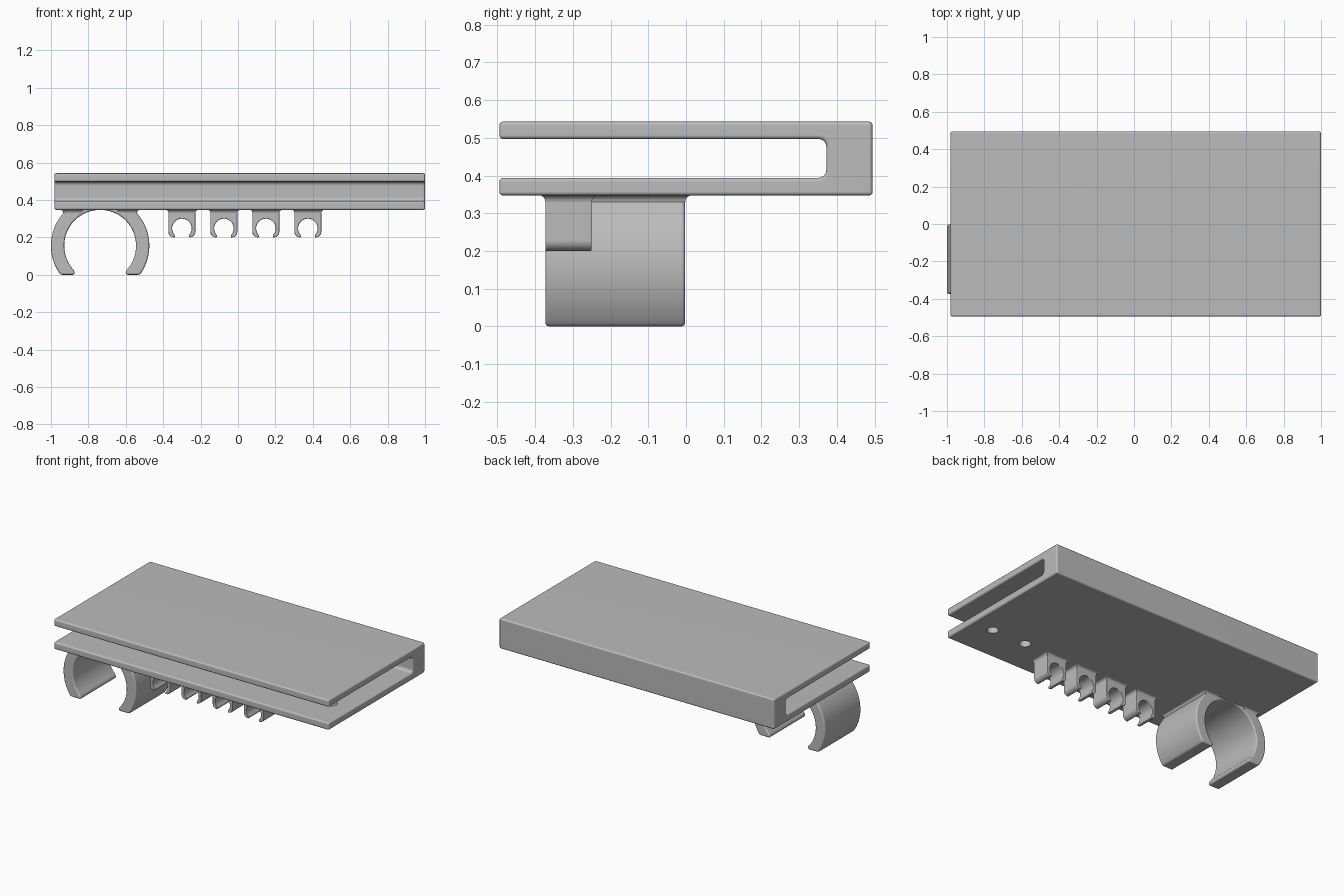
import bpy, bmesh
from math import sin, cos, pi, radians, sqrt, asin
from mathutils import Vector

cube = bpy.data.objects.get("Cube")
if cube:
    bpy.data.objects.remove(cube, do_unlink=True)

grey = bpy.data.materials.new("matte grey")
grey.use_nodes = True
grey.diffuse_color = (0.5, 0.5, 0.5, 1)
grey.node_tree.nodes["Principled BSDF"].inputs["Base Color"].default_value = (0.5, 0.5, 0.5, 1)

UNDER = 0.347      # underside of the shelf
FRONT = -0.373     # front end of all clips


def add_object(name, bm):
    bmesh.ops.recalc_face_normals(bm, faces=bm.faces)
    mesh = bpy.data.meshes.new(name)
    bm.to_mesh(mesh)
    bm.free()
    mesh.materials.append(grey)
    obj = bpy.data.objects.new(name, mesh)
    bpy.context.collection.objects.link(obj)
    return obj


def extrude(name, points, step):
    """Solid made by sweeping a closed 3D outline along a vector."""
    bm = bmesh.new()
    face = bm.faces.new([bm.verts.new(p) for p in points])
    grown = bmesh.ops.extrude_face_region(bm, geom=[face], use_keep_orig=True)
    moved = [g for g in grown["geom"] if isinstance(g, bmesh.types.BMVert)]
    bmesh.ops.translate(bm, verts=moved, vec=step)
    return add_object(name, bm)


def arc(cx, cz, r, start, end, steps):
    angles = [start + (end - start) * i / steps for i in range(steps + 1)]
    return [(cx + r * cos(a), cz + r * sin(a)) for a in angles]


def finish(obj, width, cutters=()):
    """Round the edges, cut holes, bake and smooth."""
    bevel = obj.modifiers.new("rounded edges", 'BEVEL')
    bevel.width, bevel.segments = width, 3
    bevel.limit_method, bevel.angle_limit = 'ANGLE', radians(30)
    for cutter in cutters:
        cut = obj.modifiers.new("hole", 'BOOLEAN')
        cut.operation, cut.object, cut.solver = 'DIFFERENCE', cutter, 'EXACT'
    bpy.ops.object.select_all(action='DESELECT')
    obj.select_set(True)
    bpy.context.view_layer.objects.active = obj
    bpy.ops.object.convert(target='MESH')
    bpy.ops.object.shade_smooth_by_angle(angle=radians(35))
    obj.modifiers.new("even shading", 'WEIGHTED_NORMAL').keep_sharp = True


def fillet_pad(name, x0, x1, y0, y1, radius=0.018):
    """Flared foot that blends a clip into the shelf."""
    bm = bmesh.new()
    rings = []
    for i in range(5):
        a = i / 4 * pi / 2
        out = radius * (1 - cos(a))
        z = UNDER + 0.001 - radius * (1 - sin(a))
        rings.append([bm.verts.new((x, y, z)) for x, y in
                      ((x0 - out, y0 - out), (x1 + out, y0 - out),
                       (x1 + out, y1 + out), (x0 - out, y1 + out))])
    for low, high in zip(rings, rings[1:]):
        for i in range(4):
            j = (i + 1) % 4
            bm.faces.new((low[i], low[j], high[j], high[i]))
    bm.faces.new(rings[0])
    bm.faces.new(rings[-1])
    obj = add_object(name, bm)
    for p in obj.data.polygons:
        p.use_smooth = abs(p.normal.z) < 0.99
    bpy.context.view_layer.objects.active = obj
    obj.select_set(True)
    bpy.ops.object.shade_smooth_by_angle(angle=radians(35))


# Shelf: two plates joined along the back
slot = (arc(0.352, 0.414, 0.02, -pi / 2, 0, 4)
        + arc(0.352, 0.477, 0.02, 0, pi / 2, 4))
outline = ([(-0.495, 0.394)] + slot
           + [(-0.495, 0.497), (-0.495, 0.543), (0.495, 0.543),
              (0.495, UNDER), (-0.495, UNDER)])
shelf = extrude("shelf", [(-0.981, y, z) for y, z in outline], (1.981, 0, 0))

# Screw holes through the lower plate
cutters = []
for x in (0.61, 0.855):
    bm = bmesh.new()
    bmesh.ops.create_cone(bm, cap_ends=True, segments=32, radius1=0.034,
                          radius2=0.034, depth=0.1)
    bmesh.ops.translate(bm, verts=bm.verts, vec=(x, -0.257, 0.37))
    cutter = add_object("hole_cutter", bm)
    cutter.hide_render = True
    cutters.append(cutter)
finish(shelf, 0.01, cutters)
for cutter in cutters:
    bpy.data.objects.remove(cutter, do_unlink=True)

# Large open ring clip
cx, cz, outer, inner = -0.737, 0.155, 0.263, 0.192
top = asin((UNDER + 0.01 - cz) / outer)
foot = asin(-cz / outer)
tip = asin((0.02 - cz) / inner)
profile = (arc(cx, cz, outer, foot, top, 20)
           + arc(cx, cz, outer, pi - top, pi - foot, 20)
           + [(cx - inner * cos(tip), 0)]
           + arc(cx, cz, inner, pi - tip, tip, 48)
           + [(cx + inner * cos(tip), 0)])
large_clip = extrude("large_clip", [(x, FRONT, z) for x, z in profile], (0, 0.371, 0))
finish(large_clip, 0.011)
for side, name in ((-1, "right"), (1, "left")):
    ends = sorted((cx + side * 0.1, cx + side * 0.197))
    fillet_pad("large_clip_foot_" + name, *ends, FRONT, FRONT + 0.371)

# Row of four small clips
half, bore, bore_z, low = 0.072, 0.052, 0.248, 0.2
for i in range(4):
    cx = -0.3 + 0.2245 * i
    mouth = asin((0.212 - bore_z) / bore)
    gap = bore * cos(mouth)
    # lower outer corners curve inwards around the bore
    curve = 0.028
    profile = (arc(cx + half - curve, low + curve, curve, -pi / 2, 0, 4)
               + [(cx + half, UNDER + 0.01), (cx - half, UNDER + 0.01)]
               + arc(cx - half + curve, low + curve, curve, pi, 1.5 * pi, 4)
               + [(cx - gap, low)]
               + arc(cx, bore_z, bore, pi - mouth, mouth, 32)
               + [(cx + gap, low)])
    clip = extrude(f"small_clip_{i + 1}", [(x, FRONT, z) for x, z in profile], (0, 0.123, 0))
    finish(clip, 0.004)
    fillet_pad(f"small_clip_foot_{i + 1}", cx - half, cx + half, FRONT, FRONT + 0.123)
